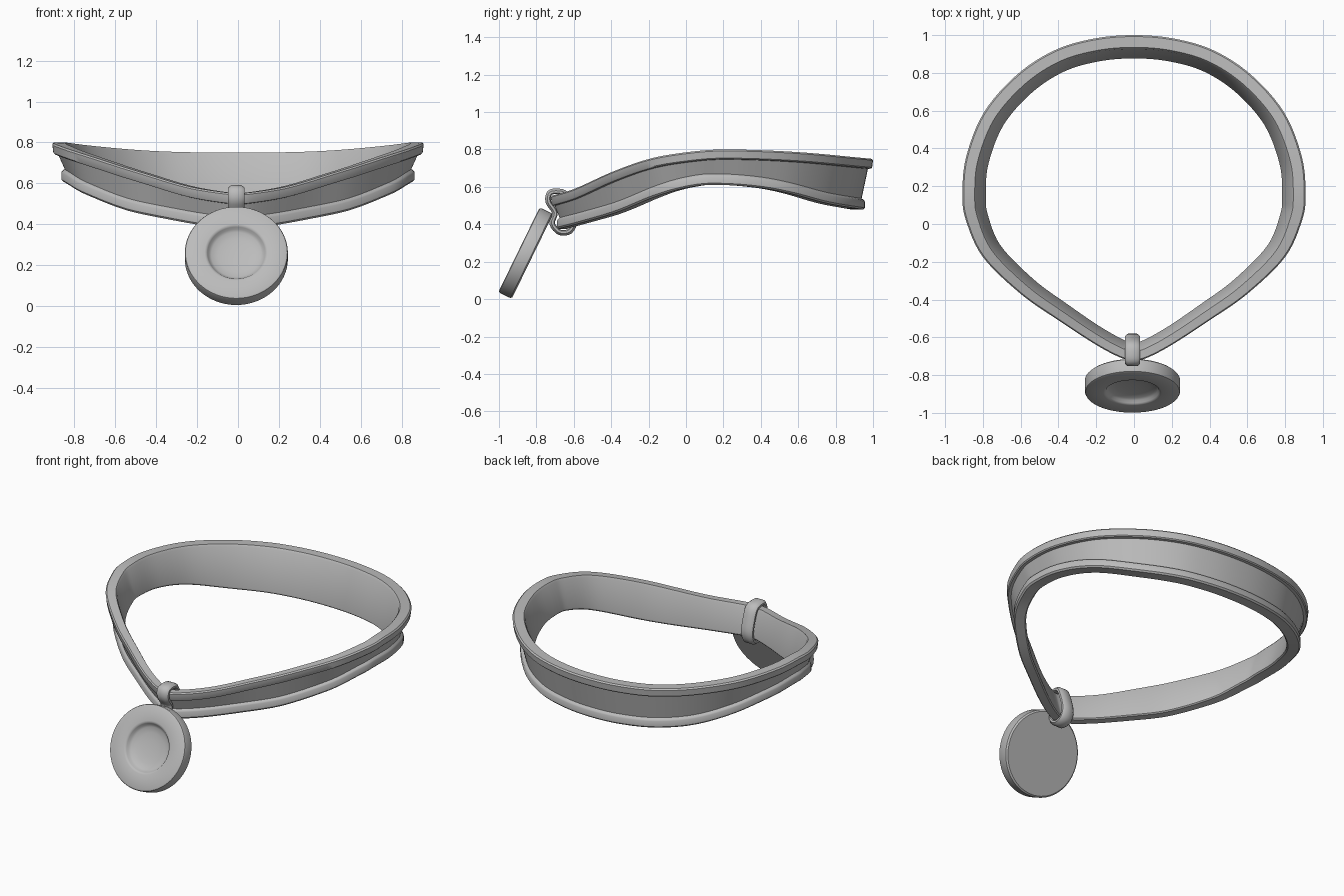
import bpy, bmesh, math
from mathutils import Vector, Matrix

if "Cube" in bpy.data.objects:
    bpy.data.objects.remove(bpy.data.objects["Cube"])

grey = bpy.data.materials.new("plain grey")
grey.diffuse_color = (0.5, 0.5, 0.5, 1)
grey.use_nodes = True
grey.node_tree.nodes["Principled BSDF"].inputs["Base Color"].default_value = grey.diffuse_color


def finish(name, bm, angle=40):
    bmesh.ops.recalc_face_normals(bm, faces=bm.faces)
    me = bpy.data.meshes.new(name)
    bm.to_mesh(me)
    bm.free()
    me.materials.append(grey)
    ob = bpy.data.objects.new(name, me)
    bpy.context.collection.objects.link(ob)
    bpy.context.view_layer.objects.active = ob
    ob.select_set(True)
    bpy.ops.object.shade_smooth_by_angle(angle=math.radians(angle))
    ob.select_set(False)
    return ob


def smooth_loop(pts, n):
    """Closed Catmull-Rom curve through 2D points."""
    out, k = [], len(pts)
    p = [Vector(q) for q in pts]
    for i in range(k):
        a, b, c, d = p[i - 1], p[i], p[(i + 1) % k], p[(i + 2) % k]
        for j in range(n):
            t = j / n
            out.append(0.5 * (2 * b + (c - a) * t + (2 * a - 5 * b + 4 * c - d) * t * t
                              + (3 * b - a - 3 * c + d) * t ** 3))
    return out


def normals(path):
    """Outward normals of a counter-clockwise loop."""
    res = []
    for i in range(len(path)):
        t = (path[(i + 1) % len(path)] - path[i - 1]).normalized()
        res.append(Vector((t.y, -t.x)))
    return res


def lookup(table, y):
    """Smooth interpolation in a (y, z) table."""
    if y <= table[0][0]:
        return table[0][1]
    for i in range(len(table) - 1):
        (y0, z0), (y1, z1) = table[i], table[i + 1]
        if y <= y1:
            a, d = table[max(i - 1, 0)], table[min(i + 2, len(table) - 1)]
            m0, m1 = (z1 - a[1]) / (y1 - a[0]), (d[1] - z0) / (d[0] - y0)
            h, t = y1 - y0, (y - y0) / (y1 - y0)
            return ((2 * t**3 - 3 * t**2 + 1) * z0 + (t**3 - 2 * t**2 + t) * h * m0
                    + (3 * t**2 - 2 * t**3) * z1 + (t**3 - t**2) * h * m1)
    return table[-1][1]


def skin(bm, rings):
    """Join closed rings of vertices into a closed tube."""
    for i, r in enumerate(rings):
        s = rings[(i + 1) % len(rings)]
        for j in range(len(r)):
            k = (j + 1) % len(r)
            bm.faces.new((r[j], s[j], s[k], r[k]))


# Collar band: a leaning strip with a raised lip along both edges
half = [(0.07, -0.708), (0.2, -0.64), (0.4, -0.51), (0.6, -0.37), (0.8, -0.175),
        (0.89, 0.02), (0.908, 0.15), (0.89, 0.35), (0.795, 0.59), (0.62, 0.79),
        (0.42, 0.92), (0.21, 0.982)]
outline = [(0, -0.722)] + half + [(0, 1.0)] + [(-x, y) for x, y in reversed(half)]
top = [(-0.72, 0.553), (-0.6, 0.59), (-0.4, 0.68), (-0.2, 0.75), (0, 0.785),
       (0.2, 0.80), (0.6, 0.786), (1.0, 0.75)]
bottom = [(-0.72, 0.375), (-0.6, 0.405), (-0.4, 0.465), (-0.2, 0.545), (0, 0.597),
          (0.15, 0.61), (0.4, 0.595), (0.6, 0.56), (0.8, 0.51), (1.0, 0.478)]
# cross-section: outward offset, height from the top (<= 0) or from the bottom (> 0)
section = [(-0.008, 0.0), (0.0, -0.008), (-0.005, -0.046), (-0.011, -0.052),
           (-0.028, -0.054), (-0.062, 0.060), (-0.05, 0.052), (-0.045, 0.044),
           (-0.045, 0.010), (-0.054, 0.001), (-0.118, 0.001), (-0.126, 0.008),
           (-0.126, 0.018), (-0.075, -0.012), (-0.066, 0.0)]
path = smooth_loop(outline, 6)
bm = bmesh.new()
rings = []
for p, n in zip(path, normals(path)):
    zt, zb = lookup(top, p.y), lookup(bottom, p.y)
    f = min(1, max(0, (p.y + 0.6) / 0.7))
    s = 0.74 + 0.24 * f
    ring = []
    for d, h in section:
        q = p + n * d * s
        ring.append(bm.verts.new((q.x, q.y, zt + h if h <= 0 else zb + h)))
    rings.append(ring)
skin(bm, rings)
finish("collar_band", bm, 35)

# Hanging loop: a rounded strap wrapped round the front of the band
X = -0.008
strap = smooth_loop([(-0.735, 0.52), (-0.70, 0.462), (-0.715, 0.405), (-0.675, 0.358),
                     (-0.62, 0.365), (-0.597, 0.42), (-0.615, 0.50), (-0.642, 0.56),
                     (-0.685, 0.575), (-0.728, 0.567)], 4)
bm = bmesh.new()
rings = []
for p, n in zip(strap, normals(strap)):
    ring = []
    for x, d in [(-0.04, -0.008), (-0.04, 0.004), (-0.025, 0.016), (0.025, 0.016),
                 (0.04, 0.004), (0.04, -0.008), (0.028, -0.014), (-0.028, -0.014)]:
        q = p + n * d
        ring.append(bm.verts.new((X + x, q.x, q.y)))
    rings.append(ring)
skin(bm, rings)
finish("hanging_loop", bm, 50)

# Pendant: a lathed disc with a soft round dish in its front
profile = [(0.0, -0.04), (0.243, -0.04), (0.252, -0.032), (0.252, 0.030), (0.249, 0.036),
           (0.241, 0.04), (0.155, 0.04), (0.147, 0.038), (0.141, 0.032), (0.134, 0.020),
           (0.122, 0.012), (0.09, 0.004), (0.05, 0.0), (0.0, -0.002)]
bm = bmesh.new()
vs = [bm.verts.new((r, 0, h)) for r, h in profile]
edges = [bm.edges.new(e) for e in zip(vs, vs[1:])]
bmesh.ops.spin(bm, geom=vs + edges, cent=(0, 0, 0), axis=(0, 0, 1),
               angle=math.tau, steps=64)
bmesh.ops.remove_doubles(bm, verts=bm.verts, dist=0.0005)
tilt = Matrix.Rotation(math.radians(64), 4, 'X')
bmesh.ops.transform(bm, verts=bm.verts,
                    matrix=Matrix.Translation((X, -0.857, 0.246)) @ tilt)
finish("pendant_disc", bm, 35)
